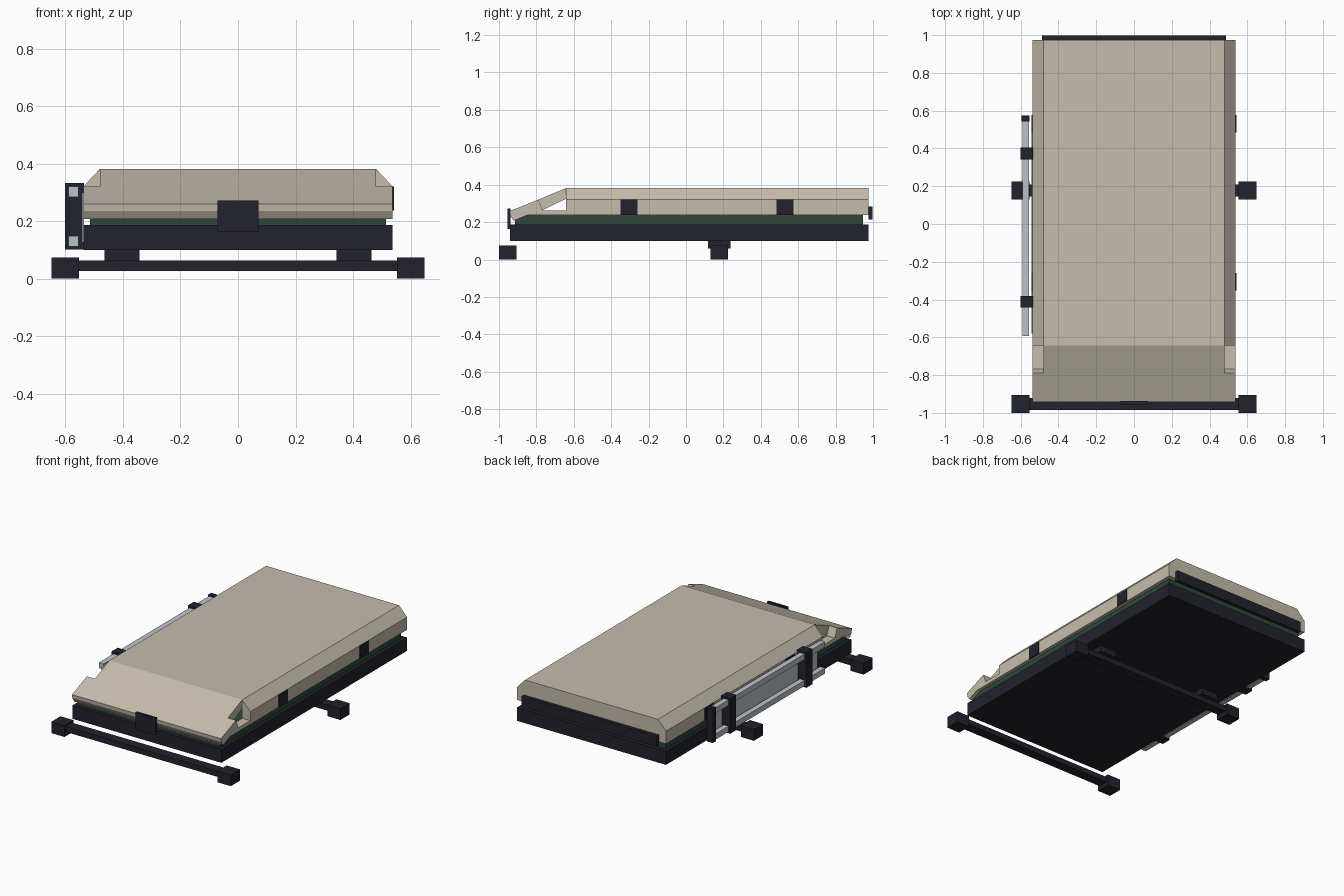
import bpy

cube = bpy.data.objects.get("Cube")
if cube:
    bpy.data.objects.remove(cube, do_unlink=True)


def material(name, rgb):
    m = bpy.data.materials.new(name)
    m.use_nodes = True
    m.diffuse_color = (*rgb, 1)
    bsdf = next(n for n in m.node_tree.nodes if n.type == "BSDF_PRINCIPLED")
    bsdf.inputs["Base Color"].default_value = (*rgb, 1)
    bsdf.inputs["Roughness"].default_value = 0.7
    return m


TAN = material("warm tan", (0.56, 0.51, 0.42))
DARK = material("charcoal", (0.016, 0.016, 0.025))
GREEN = material("dark green", (0.028, 0.062, 0.042))
SILVER = material("silver", (0.50, 0.55, 0.58))


def extrude(name, profile, start, end, axis, mat):
    """Prism: a (y, z) profile swept along x, or an (x, z) profile along y."""
    n = len(profile)
    verts = []
    for t in (start, end):
        for a, z in profile:
            verts.append((t, a, z) if axis == "x" else (a, t, z))
    faces = [tuple(range(n)), tuple(range(2 * n - 1, n - 1, -1))]
    faces += [(i, i + n, (i + 1) % n + n, (i + 1) % n) for i in range(n)]
    mesh = bpy.data.meshes.new(name)
    mesh.from_pydata(verts, [], faces)
    mesh.materials.append(mat)
    obj = bpy.data.objects.new(name, mesh)
    bpy.context.collection.objects.link(obj)
    # Consistent outward normals
    import bmesh
    bm = bmesh.new()
    bm.from_mesh(mesh)
    bmesh.ops.recalc_face_normals(bm, faces=bm.faces)
    bm.to_mesh(mesh)
    bm.free()
    return obj


def box(name, x, y, z, mat):
    profile = [(y[0], z[0]), (y[1], z[0]), (y[1], z[1]), (y[0], z[1])]
    return extrude(name, profile, x[0], x[1], "x", mat)


W, INNER = 0.538, 0.48          # shell half width, half width inside the walls
BACK, BEND, CUT = 0.975, -0.642, -0.79

# Base tray and mattress layer
box("base_tray", (-W, W), (-0.94, BACK), (0.10, 0.187), DARK)
box("mattress", (-0.515, 0.515), (-0.915, 0.945), (0.187, 0.25), GREEN)

# Roof panel bending down toward the nose
extrude("roof_panel",
        [(BACK, 0.382), (BEND, 0.382), (CUT, 0.32), (-0.767, 0.264),
         (BEND, 0.325), (BACK, 0.325)], -INNER, INNER, "x", TAN)

# Nose, full width
extrude("shell_nose",
        [(CUT, 0.32), (-0.943, 0.259), (-0.94, 0.235), (-0.922, 0.207),
         (-0.85, 0.237), (-0.767, 0.237), (-0.767, 0.264)], -W, W, "x", TAN)

# Side walls with chamfered top edge, and low sills under the side openings
for side, s in (("left", 1), ("right", -1)):
    extrude("shell_wall_" + side,
            [(s * INNER, 0.237), (s * W, 0.237), (s * W, 0.32), (s * INNER, 0.382)],
            BEND, BACK, "y", TAN)
    box("side_sill_" + side, sorted((s * INNER, s * W)), (-0.767, BEND), (0.237, 0.262), TAN)
    # Thin side latches
    for label, y in (("front", -0.305), ("rear", 0.53)):
        box(f"side_latch_{label}_{side}", sorted((s * 0.53, s * 0.542)),
            (y - 0.046, y + 0.046), (0.237, 0.32), DARK)

# Back wall, rear hinge strip and front latch
box("shell_back_wall", (-INNER, INNER), (0.92, BACK), (0.237, 0.325), TAN)
box("rear_hinge", (-0.488, 0.488), (BACK, 0.998), (0.213, 0.283), DARK)
box("front_latch", (-0.072, 0.072), (-0.955, -0.938), (0.162, 0.272), DARK)

# Cross bars with end feet
for label, y in (("front", -0.953), ("rear", 0.178)):
    box("cross_bar_" + label, (-0.57, 0.57), (y - 0.032, y + 0.032), (0.027, 0.063), DARK)
    for side, s in (("left", 1), ("right", -1)):
        box(f"bar_foot_{label}_{side}", sorted((s * 0.553, s * 0.648)),
            (y - 0.047, y + 0.047), (0, 0.074), DARK)

# Mounting blocks between rear bar and tray
for side, s in (("left", 1), ("right", -1)):
    box("mount_block_" + side, sorted((s * 0.342, s * 0.465)), (0.117, 0.238), (0.06, 0.10), DARK)

# Stowed ladder on the right side: rails, backing and brackets
for label, z in (("lower", 0.13), ("upper", 0.302)):
    box("ladder_rail_" + label, (-0.59, -0.555), (-0.592, 0.56), (z - 0.018, z + 0.018), SILVER)
box("ladder_backing", (-0.543, -0.536), (-0.58, 0.55), (0.125, 0.30), SILVER)
for label, y in (("front", -0.412), ("rear", 0.373)):
    box("ladder_bracket_" + label, (-0.602, -0.536), (y - 0.031, y + 0.031), (0.102, 0.333), DARK)
box("ladder_end_cap", (-0.596, -0.553), (0.543, 0.575), (0.105, 0.328), DARK)
